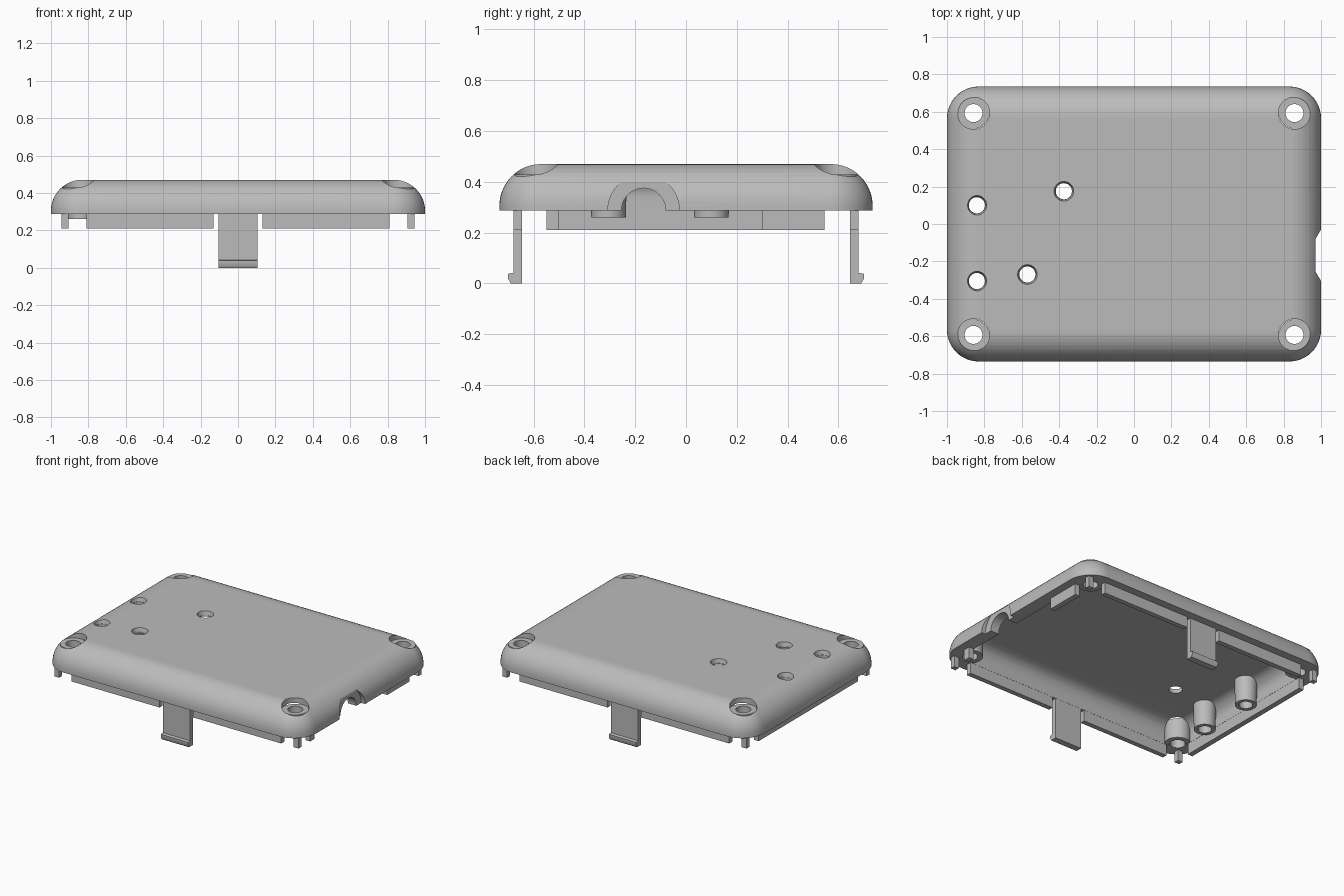
import bpy, bmesh, math
from mathutils import Matrix, Vector

if "Cube" in bpy.data.objects:
    bpy.data.objects.remove(bpy.data.objects["Cube"], do_unlink=True)

GREY = (0.5, 0.5, 0.5, 1)
plastic = bpy.data.materials.new("grey plastic")
plastic.diffuse_color = GREY
plastic.use_nodes = True
bsdf = next(n for n in plastic.node_tree.nodes if n.type == 'BSDF_PRINCIPLED')
bsdf.inputs["Base Color"].default_value = GREY

RIM, TOP = 0.288, 0.47


def finish(name, bm):
    bmesh.ops.recalc_face_normals(bm, faces=bm.faces)
    mesh = bpy.data.meshes.new(name)
    bm.to_mesh(mesh)
    bm.free()
    mesh.materials.append(plastic)
    ob = bpy.data.objects.new(name, mesh)
    bpy.context.collection.objects.link(ob)
    return ob


def box(name, x, y, z):
    """Box from (low, high) pairs."""
    bm = bmesh.new()
    lo, hi = map(Vector, zip(sorted(x), sorted(y), sorted(z)))
    size = hi - lo
    bmesh.ops.create_cube(bm, size=1, matrix=Matrix.Translation((lo + hi) / 2) @ Matrix.Diagonal((*size, 1)))
    return finish(name, bm)


def rod(name, start, end, r1, r2=None, sides=48):
    """Cylinder or cone between two points."""
    a, b = Vector(start), Vector(end)
    turn = (b - a).to_track_quat('Z', 'Y').to_matrix().to_4x4()
    bm = bmesh.new()
    bmesh.ops.create_cone(bm, cap_ends=True, segments=sides, radius1=r1,
                          radius2=r1 if r2 is None else r2, depth=(b - a).length,
                          matrix=Matrix.Translation((a + b) / 2) @ turn)
    return finish(name, bm)


def rounded_slab(name, hx, hy, corner, edge, bottom, top, steps=12):
    """Rounded rectangle with straight lower walls and a rounded top edge."""
    rings = [(0, bottom)]
    for i in range(steps + 1):
        t = math.pi / 2 * i / steps
        rings.append((edge * (1 - math.cos(t)), top - edge * (1 - math.sin(t))))
    bm = bmesh.new()
    loops = []
    for inset, z in rings:
        loop = []
        for q, (sx, sy) in enumerate([(1, 1), (-1, 1), (-1, -1), (1, -1)]):
            for i in range(steps + 1):
                a = math.pi / 2 * (q + i / steps)
                r = corner - inset
                loop.append(bm.verts.new((sx * (hx - corner) + r * math.cos(a),
                                          sy * (hy - corner) + r * math.sin(a), z)))
        loops.append(loop)
    n = len(loops[0])
    for low, high in zip(loops, loops[1:]):
        for i in range(n):
            j = (i + 1) % n
            bm.faces.new((low[i], low[j], high[j], high[i]))
    bm.faces.new(loops[0])
    bm.faces.new(loops[-1])
    return finish(name, bm)


def combine(target, other, operation):
    mod = target.modifiers.new("combine", 'BOOLEAN')
    mod.operation, mod.solver, mod.object = operation, 'EXACT', other
    bpy.context.view_layer.objects.active = target
    bpy.ops.object.modifier_apply(modifier=mod.name)
    bpy.data.objects.remove(other, do_unlink=True)


# Hollow lid
lid = rounded_slab("lid", 1.0, 0.735, 0.17, 0.165, RIM, TOP)
combine(lid, rounded_slab("cavity", 0.905, 0.645, 0.11, 0.1, 0.1, 0.435), 'DIFFERENCE')

# Corner screw bosses and the two inner posts
screws = [(sx * 0.858, sy * 0.593) for sx in (-1, 1) for sy in (-1, 1)]
posts = [(-0.84, 0.10), (-0.84, -0.305)]
holes = posts + [(-0.375, 0.175), (-0.57, -0.27)]
for x, y in screws:
    combine(lid, rod("boss", (x, y, RIM + 0.002), (x, y, 0.44), 0.083), 'UNION')
for x, y in posts:
    combine(lid, rod("post", (x, y, 0.26), (x, y, 0.45), 0.068, 0.073), 'UNION')

# Counterbored screw holes and chamfered top holes
for x, y in screws:
    combine(lid, rod("counterbore", (x, y, 0.429), (x, y, 0.6), 0.086), 'DIFFERENCE')
    combine(lid, rod("screw_hole", (x, y, 0.1), (x, y, 0.6), 0.048), 'DIFFERENCE')
for x, y in holes:
    combine(lid, rod("top_hole", (x, y, 0.1), (x, y, 0.6), 0.043), 'DIFFERENCE')
    combine(lid, rod("chamfer", (x, y, 0.442), (x, y, 0.472), 0.045, 0.053), 'DIFFERENCE')

# Cable arch with a shallow round recess on one side
ARCH_Y = -0.167
combine(lid, rod("recess", (0.97, ARCH_Y, RIM), (1.2, ARCH_Y, RIM), 0.141), 'DIFFERENCE')
combine(lid, rod("arch", (0.8, ARCH_Y, RIM), (1.2, ARCH_Y, RIM), 0.087), 'DIFFERENCE')

# Locating lip under the rim
LIP_Z = (0.211, RIM + 0.01)
parts = [lid]
LIP_X, LIP_Y = (0.906, 0.943), (0.646, 0.68)
for s, side in ((-1, "front"), (1, "back")):
    y = [s * v for v in LIP_Y]
    for k, end in ((-1, "right"), (1, "left")):
        parts.append(box(f"{side}_{end}_lip", (k * 0.13, k * 0.81), y, LIP_Z))
        parts.append(box(f"{side}_{end}_corner_pin", [k * v for v in LIP_X], y, LIP_Z))
parts.append(box("right_lip", [-v for v in LIP_X], (-0.55, 0.545), LIP_Z))
parts.append(box("left_lip_long", LIP_X, (0.30, 0.545), LIP_Z))
parts.append(box("left_lip_short", LIP_X, (-0.55, -0.50), LIP_Z))

# Snap hooks, extruded from one profile
HOOK = [(0.646, 0), (0.69, 0), (0.70, 0.018), (0.70, 0.038), (0.68, 0.042), (0.68, 0.3), (0.646, 0.3)]
for s, side in ((-1, "front"), (1, "back")):
    bm = bmesh.new()
    face = bm.faces.new([bm.verts.new((-0.105, s * y, z)) for y, z in HOOK])
    grown = bmesh.ops.extrude_face_region(bm, geom=[face])["geom"]
    bmesh.ops.translate(bm, vec=(0.21, 0, 0), verts=[v for v in grown if isinstance(v, bmesh.types.BMVert)])
    parts.append(finish(f"{side}_hook", bm))

# Smooth the curves, keep edges sharp
bpy.ops.object.select_all(action='DESELECT')
for ob in parts:
    ob.select_set(True)
bpy.context.view_layer.objects.active = lid
bpy.ops.object.shade_smooth_by_angle(angle=math.radians(30))
